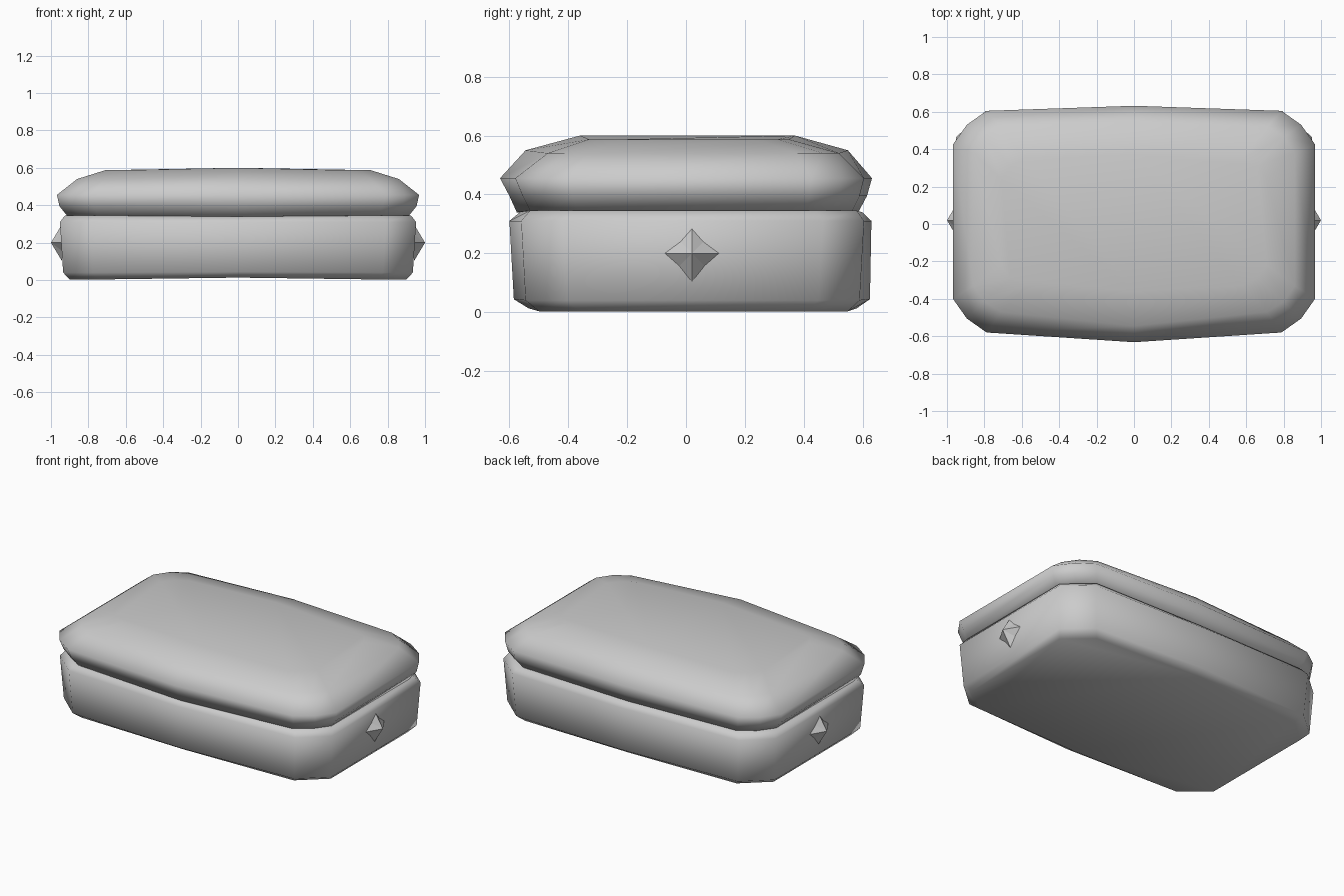
import bpy, bmesh
from mathutils import Vector

old = bpy.data.objects.get("Cube")
if old:
    bpy.data.objects.remove(old, do_unlink=True)

grey = bpy.data.materials.new("light grey")
grey.use_nodes = True
grey.diffuse_color = (0.6, 0.6, 0.6, 1)
grey.node_tree.nodes["Principled BSDF"].inputs["Base Color"].default_value = (0.6, 0.6, 0.6, 1)


def finish(bm, name, smooth=True):
    bmesh.ops.recalc_face_normals(bm, faces=bm.faces)
    for f in bm.faces:
        f.smooth = smooth
    me = bpy.data.meshes.new(name)
    bm.to_mesh(me)
    bm.free()
    me.materials.append(grey)
    ob = bpy.data.objects.new(name, me)
    bpy.context.collection.objects.link(ob)
    return ob


def ring(z, hx, front, back, bow_f, bow_b, cut_x, cut_y, rise, bulge):
    """Rounded rectangle whose long sides bow outward at x = 0."""
    pts = []
    for y, bow, s in ((front, bow_f, -1), (back, bow_b, 1)):
        a = Vector((hx - cut_x, y, z))
        c = Vector((hx, y - s * cut_y, z))
        m = (a + c) / 2 + Vector((cut_y, s * cut_x, 0)).normalized() * bulge
        half = [a, m, c] if bulge else [a, c]
        mirror = [Vector((-p.x, p.y, p.z)) for p in reversed(half)]
        side = mirror + [Vector((0, y + s * bow, z + rise))] + half
        pts += side if s < 0 else side[::-1]
    return pts


def loft(name, rows, bulge):
    bm = bmesh.new()
    rings = [[bm.verts.new(p) for p in ring(*r, bulge)] for r in rows]
    n = len(rings[0])
    for lo, hi in zip(rings, rings[1:]):
        for i in range(n):
            j = (i + 1) % n
            bm.faces.new((lo[i], lo[j], hi[j], hi[i]))
    # Caps split along the middle crease
    q = n // 4
    for r in (rings[0], rings[-1]):
        bm.faces.new(r[q:q + n // 2 + 1])
        bm.faces.new(r[q + n // 2:] + r[:q + 1])
    return finish(bm, name)


# Tray: z, half width, front, back, front bow, back bow, corner cuts, rise
loft("base_tray", [
    (0.003, 0.90, -0.50, 0.55, 0.035, 0.03, 0.16, 0.14, 0.010),
    (0.04, 0.935, -0.545, 0.59, 0.04, 0.035, 0.16, 0.14, 0.004),
    (0.31, 0.952, -0.56, 0.605, 0.04, 0.025, 0.16, 0.14, 0),
    (0.345, 0.925, -0.53, 0.58, 0.035, 0.02, 0.16, 0.14, -0.006),
], 0)

# Pillow-shaped lid
loft("lid", [
    (0.345, 0.915, -0.53, 0.565, 0.045, 0.02, 0.17, 0.16, -0.006),
    (0.395, 0.955, -0.555, 0.59, 0.045, 0.025, 0.18, 0.17, 0),
    (0.455, 0.968, -0.58, 0.605, 0.052, 0.027, 0.18, 0.18, 0),
    (0.54, 0.86, -0.47, 0.52, 0.075, 0.03, 0.15, 0.14, 0.01),
    (0.587, 0.71, -0.33, 0.35, 0.03, 0.02, 0.13, 0.11, 0.013),
], 0.022)

# Four-pointed side studs
for name, s in (("left_stud", 1), ("right_stud", -1)):
    bm = bmesh.new()
    tip = bm.verts.new((s, 0.02, 0.2))
    r, w = 0.097, 0.043
    star = [(r, 0), (w, w), (0, r), (-w, w), (-r, 0), (-w, -w), (0, -r), (w, -w)]
    rim = [bm.verts.new((s * 0.942, 0.02 + y, 0.2 + z)) for y, z in star]
    for i in range(8):
        bm.faces.new((rim[i], rim[(i + 1) % 8], tip))
    bm.faces.new(rim)
    finish(bm, name, False)
